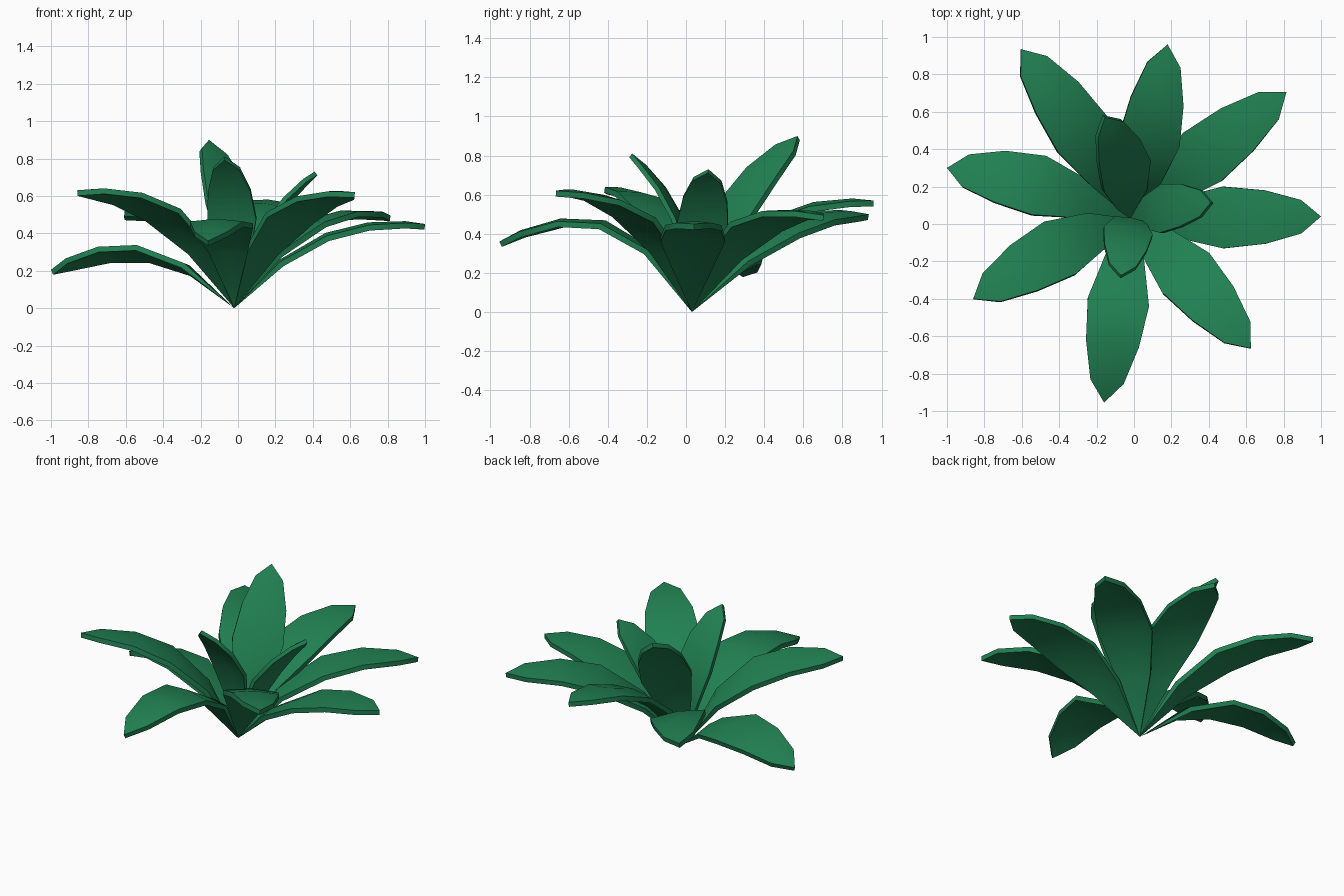
import bpy, bmesh, math
from mathutils import Vector

if "Cube" in bpy.data.objects:
    bpy.data.objects.remove(bpy.data.objects["Cube"])

mat = bpy.data.materials.new("leaf_green")
mat.diffuse_color = (0.015, 0.22, 0.085, 1)
mat.use_nodes = True
mat.node_tree.nodes["Principled BSDF"].inputs["Base Color"].default_value = mat.diffuse_color

BASE = Vector((-0.02, 0.03, 0.0))
THICK = 0.03
# fraction along the leaf, half width
ROWS = [(0, 0), (0.29, 0.105), (0.545, 0.165), (0.75, 0.143), (0.915, 0.09), (1, 0)]


def leaf(name, tip, arch, roll, width=1.0):
    """Arched, pointed blade from the shared base to its tip, rolled about its axis."""
    axis = Vector(tip) - BASE
    length = axis.length
    t = axis.normalized()
    s = t.cross(Vector((0, 0, 1))).normalized()
    n = s.cross(t)
    a = math.radians(roll)
    s, n = s * math.cos(a) - n * math.sin(a), n * math.cos(a) + s * math.sin(a)

    bm = bmesh.new()
    rings = []
    for u, w in ROWS:
        mid = BASE + (t * u + n * 4 * arch * u * (1 - u)) * length
        slope = math.atan(4 * arch * (1 - 2 * u))
        up = n * math.cos(slope) - t * math.sin(slope)
        w *= width
        down = up * (THICK * width if u > 0 else 0)
        top = [mid + s * w * k + up * 0.1 * w * (1 - abs(k)) for k in (-1, 0, 1)]
        ring = top + [p - down for p in reversed(top)]
        rings.append([bm.verts.new(p) for p in ring])
    for r0, r1 in zip(rings, rings[1:]):
        for i in range(6):
            j = (i + 1) % 6
            bm.faces.new((r0[i], r0[j], r1[j], r1[i]))
    # collapse the pointed ends
    bmesh.ops.remove_doubles(bm, verts=bm.verts, dist=0.0005)
    bmesh.ops.recalc_face_normals(bm, faces=bm.faces)
    me = bpy.data.meshes.new(name)
    bm.to_mesh(me)
    bm.free()
    me.materials.append(mat)
    ob = bpy.data.objects.new(name, me)
    bpy.context.collection.objects.link(ob)
    bpy.context.view_layer.objects.active = ob
    ob.select_set(True)


# Spreading outer leaves: tip, arch, roll
OUTER = [
    ((1.00, 0.04, 0.45), 0.14, 0),
    ((0.815, 0.705, 0.495), 0.17, -4),
    ((0.18, 0.96, 0.57), 0.17, 4),
    ((-0.605, 0.935, 0.50), 0.15, 10),
    ((-1.00, 0.30, 0.205), 0.195, 12),
    ((-0.86, -0.40, 0.63), 0.18, 9),
    ((-0.16, -0.955, 0.36), 0.26, 0),
    ((0.625, -0.665, 0.62), 0.17, -6),
]
for i, (tip, arch, roll) in enumerate(OUTER):
    leaf(f"outer_leaf_{i + 1}", tip, arch, roll)

# Upright inner leaves
leaf("inner_leaf_back", (-0.155, 0.57, 0.90), 0.10, 23, 0.93)
leaf("inner_leaf_right", (0.41, 0.115, 0.73), 0.10, -15, 0.8)
leaf("inner_leaf_front", (-0.07, -0.275, 0.81), 0.13, 0, 0.8)

bpy.ops.object.shade_smooth_by_angle(angle=math.radians(35))
